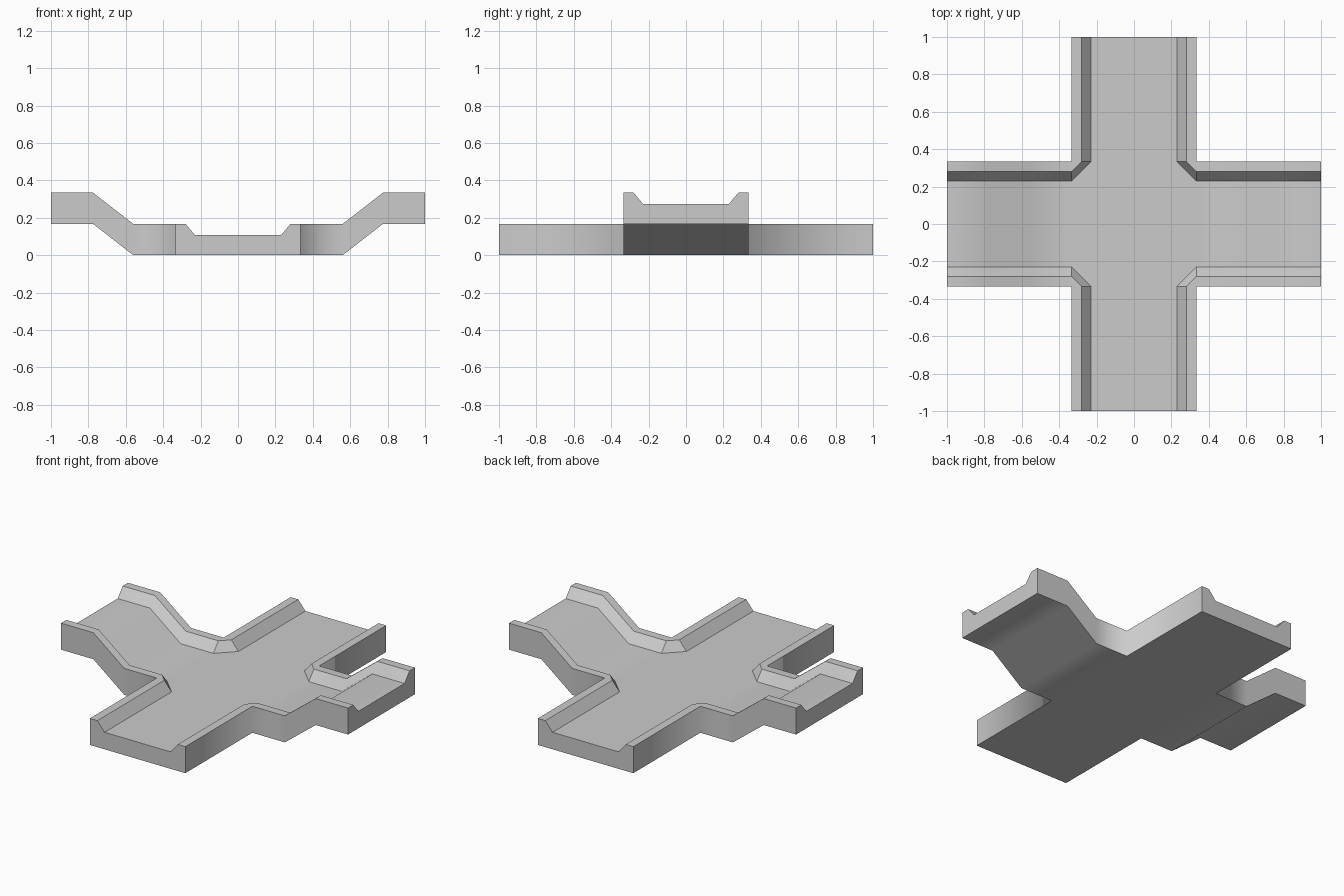
import bpy, bmesh

if "Cube" in bpy.data.objects:
    bpy.data.objects.remove(bpy.data.objects["Cube"])

OUT = 0.333                      # half width of each arm
# half cross-section (offset, z): floor, rail slope, rail top, wall, underside
PROFILE = [(0, .107), (.23, .107), (.28, .167), (OUT, .167), (OUT, 0), (0, 0)]
FLOOR, SLOPE, TOP, WALL, UNDER, END, CORNER = range(7)

bm = bmesh.new()
kind = bm.faces.layers.int.new("kind")
verts = {}


def vert(co):
    key = tuple(round(c, 4) for c in co)
    if key not in verts:
        verts[key] = bm.verts.new(key)
    return verts[key]


def face(points, k, flip=False):
    f = bm.faces.new([vert(p) for p in (points[::-1] if flip else points)])
    f[kind] = k
    f.smooth = True


def arm(stations, swap):
    """Sweep the half profile outwards through (distance, lift) stations."""
    def at(s, p):
        a, b = (p[0], s[0]) if swap else (s[0], p[0])
        return (a, b, p[1] + s[1])
    for s, t in zip(stations, stations[1:]):
        for k, (p, q) in enumerate(zip(PROFILE, PROFILE[1:])):
            face([at(s, p), at(t, p), at(t, q), at(s, q)], k, swap)
    face([at(stations[-1], p) for p in PROFILE], END, not swap)


# side arm with raised end, and level front/back arm
arm([(OUT, 0), (.56, 0), (.775, .167), (1, .167)], False)
arm([(OUT, 0), (1, 0)], True)

# crossing quarter: floor, chamfered corner rail, underside
(f, zf), (r, zr) = PROFILE[1], PROFILE[2]
face([(0, 0, zf), (OUT, 0, zf), (OUT, f, zf), (f, OUT, zf), (0, OUT, zf)], FLOOR)
face([(OUT, f, zf), (OUT, r, zr), (r, OUT, zr), (f, OUT, zf)], CORNER)
face([(OUT, r, zr), (OUT, OUT, zr), (r, OUT, zr)], TOP)
face([(0, 0, 0), (0, OUT, 0), (OUT, OUT, 0), (OUT, 0, 0)], UNDER)

# creases only between different kinds of surface
for e in bm.edges:
    e.smooth = len({fc[kind] for fc in e.link_faces}) == 1

mesh = bpy.data.meshes.new("crossing_track")
bm.to_mesh(mesh)
bm.free()
track = bpy.data.objects.new("crossing_track", mesh)
bpy.context.collection.objects.link(track)

# mirror the quarter to all four
mirror = track.modifiers.new("mirror", 'MIRROR')
mirror.use_axis = (True, True, False)
mirror.use_clip = True
mirror.merge_threshold = 0.0005
